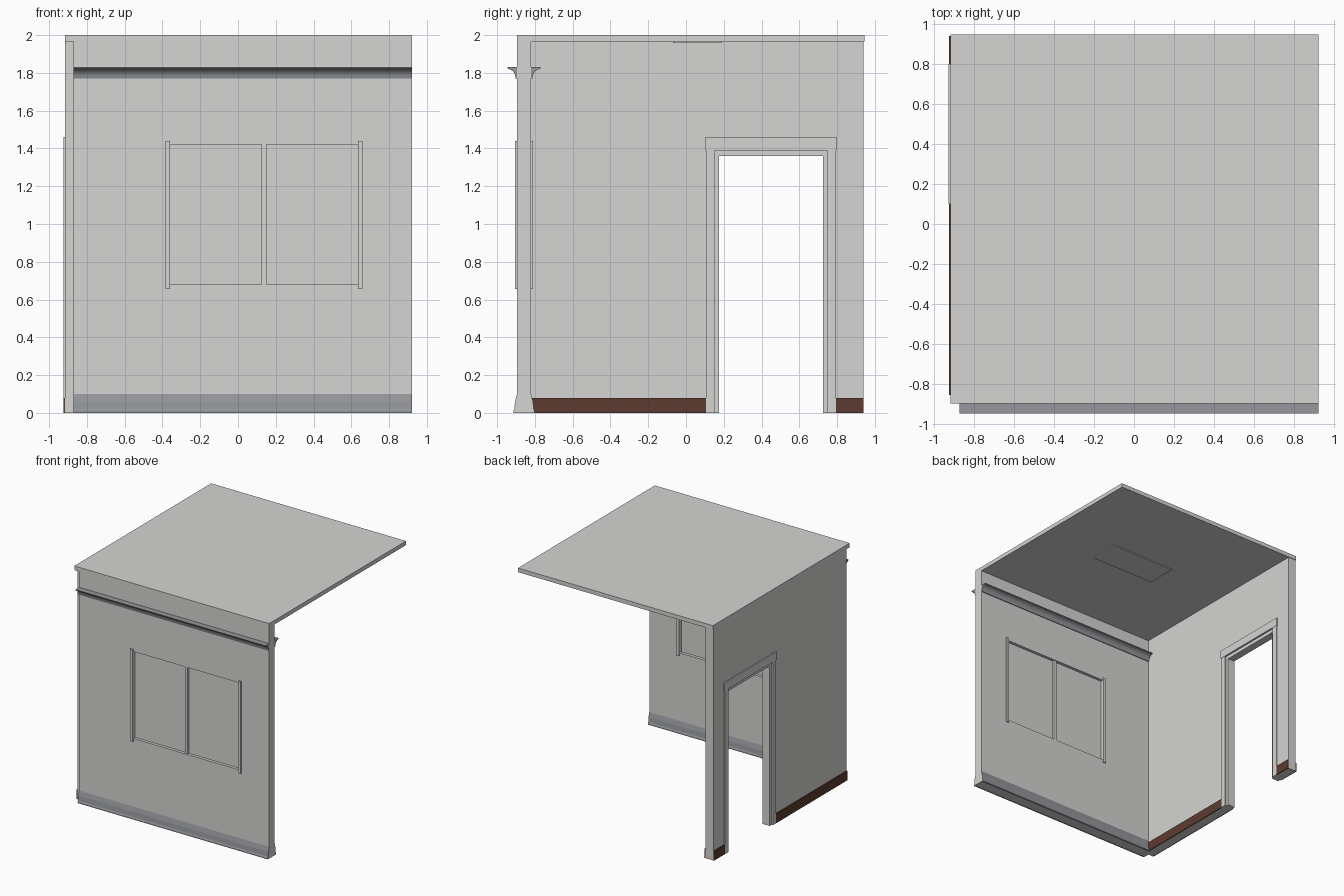
import bpy, bmesh, math
from mathutils import Vector

cube = bpy.data.objects.get("Cube")
if cube:
    bpy.data.objects.remove(cube, do_unlink=True)


def material(name, rgb):
    m = bpy.data.materials.new(name)
    m.use_nodes = True
    col = (*rgb, 1)
    m.diffuse_color = col
    m.node_tree.nodes["Principled BSDF"].inputs["Base Color"].default_value = col
    return m


WHITE = material("plaster white", (0.66, 0.66, 0.645))
GREY = material("trim grey", (0.30, 0.31, 0.33))
BROWN = material("baseboard brown", (0.105, 0.044, 0.028))


def finish(name, bm, *mats):
    bmesh.ops.recalc_face_normals(bm, faces=bm.faces)
    mesh = bpy.data.meshes.new(name)
    bm.to_mesh(mesh)
    bm.free()
    for m in mats:
        mesh.materials.append(m)
    ob = bpy.data.objects.new(name, mesh)
    bpy.context.collection.objects.link(ob)
    return ob


def box_mesh(x, y, z):
    bm = bmesh.new()
    bmesh.ops.create_cube(bm, size=1)
    for v in bm.verts:
        v.co = [r[0] if c < 0 else r[1] for c, r in zip(v.co, (x, y, z))]
    return bm


def box(name, x, y, z, mat=WHITE):
    return finish(name, box_mesh(x, y, z), mat)


def extrude_x(name, outline, x0, x1, *mats):
    """Sweep a (y, z) outline along x; end caps use the last material."""
    bm = bmesh.new()
    face = bm.faces.new([bm.verts.new((x0, y, z)) for y, z in outline])
    out = bmesh.ops.extrude_face_region(bm, geom=[face])["geom"]
    for v in out:
        if isinstance(v, bmesh.types.BMVert):
            v.co.x = x1
    bm.normal_update()
    for f in bm.faces:
        if abs(f.normal.x) > 0.9:
            f.material_index = len(mats) - 1
    return finish(name, bm, *mats)


# Main dimensions
XL, XI, XR = -0.915, -0.84, 0.92
YF, YI, YB = -0.895, -0.82, 0.945
XF, CEIL = -0.87, 1.965
WIN_X, WIN_Z = (-0.36, 0.635), (0.68, 1.42)

# Roof slab and thin ceiling hatch
box("ceiling", (XL, XR), (YF, YB), (CEIL, 2.0))
box("ceiling_hatch", (-0.24, 0.37), (-0.07, 0.19), (CEIL - 0.008, CEIL))

# Front wall with window panes recessed on both sides
bm = box_mesh((XF, XR), (YF, YI), (0, CEIL))
bm.normal_update()
for f in [f for f in bm.faces if abs(f.normal.y) > 0.9]:
    inward = -0.025 * math.copysign(1, f.normal.y)
    bmesh.ops.inset_individual(bm, faces=[f], thickness=0.1)
    mid = f.calc_center_median()
    for v in f.verts:
        v.co.x = WIN_X[v.co.x > mid.x]
        v.co.z = WIN_Z[v.co.z > mid.z]
    pane = bmesh.ops.extrude_discrete_faces(bm, faces=[f])["faces"][0]
    bmesh.ops.translate(bm, verts=pane.verts, vec=(0, inward, 0))
finish("front_wall", bm, WHITE)

# Window jambs and centre mullion
for name, x in (("right", -0.383), ("left", 0.635)):
    box("window_jamb_" + name, (x, x + 0.024), (YF - 0.01, YI + 0.01), (0.655, 1.44))
box("window_mullion", (0.125, 0.15), (YF + 0.005, YI - 0.005), WIN_Z)

# Side wall outlined around the doorway
D0, D1, DTOP = 0.15, 0.75, 1.39
extrude_x("side_wall",
          [(-0.855, 0), (D0, 0), (D0, DTOP), (D1, DTOP), (D1, 0),
           (YB - 0.005, 0), (YB - 0.005, CEIL), (-0.855, CEIL)],
          XL, XI, WHITE)

# Door lining and casing
J = 0.025
extrude_x("door_lining",
          [(D0, 0), (D0 + J, 0), (D0 + J, DTOP - 0.03), (D1 - J, DTOP - 0.03),
           (D1 - J, 0), (D1, 0), (D1, DTOP), (D0, DTOP)],
          XL + 0.005, XI - 0.005, WHITE)
for side, x in (("outer", (XL - 0.008, XL)), ("inner", (XI, XI + 0.008))):
    box(f"door_casing_{side}_front", x, (0.105, D0), (0, DTOP))
    box(f"door_casing_{side}_back", x, (D1, 0.795), (0, DTOP))
    xh = (x[0] - 0.002, x[1]) if side == "outer" else (x[0], x[1] + 0.002)
    box(f"door_header_{side}", xh, (0.10, 0.80), (DTOP, 1.46))
    # Brown baseboards on each side of the doorway
    start = -0.853 if side == "outer" else YI
    box(f"baseboard_{side}_front", x, (start, 0.105), (0, 0.08), BROWN)
    box(f"baseboard_{side}_back", x, (0.795, YB - 0.006), (0, 0.08), BROWN)

# Cove moulding and flared skirting on both faces of the front wall
cove = [(0, 1.83), (0.05, 1.83), (0.048, 1.822)]
for i in range(1, 7):
    a = math.radians(90 * i / 7)
    cove.append((0.048 - 0.04 * math.sin(a), 1.775 + 0.045 * math.cos(a)))
cove += [(0.006, 1.77), (0, 1.77)]
skirt = [(0, 0), (0.018, 0), (0.018, 0.012), (0.014, 0.02), (0.010, 0.06), (0, 0.10)]
for side, y, s, x0 in (("outer", YF, -1, XF), ("inner", YI, 1, XI)):
    ob = extrude_x("cove_" + side, [(y + s * d, z) for d, z in cove], x0, XR, GREY)
    bpy.ops.object.select_all(action="DESELECT")
    ob.select_set(True)
    bpy.context.view_layer.objects.active = ob
    bpy.ops.object.shade_smooth_by_angle(angle=math.radians(35))
    extrude_x("skirting_" + side, [(y + s * d, z) for d, z in skirt], x0, XR, GREY, WHITE)
